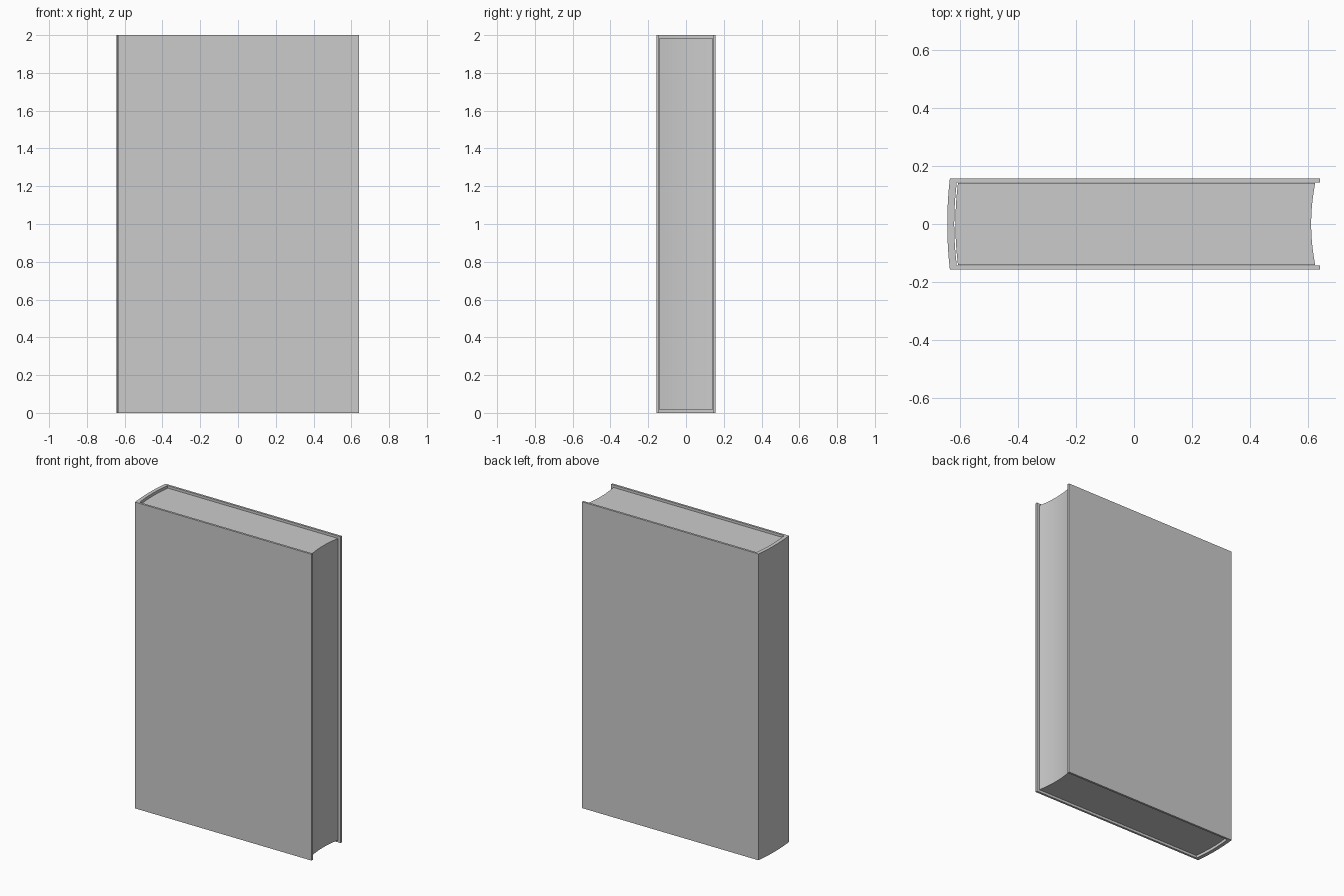
import bpy, bmesh

if "Cube" in bpy.data.objects:
    bpy.data.objects.remove(bpy.data.objects["Cube"])


def arc(x_end, x_mid, half, n=12):
    """Shallow bowed edge running from y=-half to y=+half."""
    pts = []
    for i in range(n + 1):
        t = 2 * i / n - 1
        pts.append((x_mid + (x_end - x_mid) * t * t, half * t))
    return pts


def extrude_profile(name, outline, z0, z1):
    """Closed xy outline raised from z0 to z1."""
    bm = bmesh.new()
    face = bm.faces.new([bm.verts.new((x, y, z0)) for x, y in outline])
    res = bmesh.ops.extrude_face_region(bm, geom=[face], use_keep_orig=True)
    top = [g for g in res["geom"] if isinstance(g, bmesh.types.BMVert)]
    bmesh.ops.translate(bm, verts=top, vec=(0, 0, z1 - z0))
    bmesh.ops.recalc_face_normals(bm, faces=bm.faces)
    mesh = bpy.data.meshes.new(name)
    bm.to_mesh(mesh)
    bm.free()
    obj = bpy.data.objects.new(name, mesh)
    bpy.context.collection.objects.link(obj)
    bpy.ops.object.select_all(action='DESELECT')
    obj.select_set(True)
    bpy.context.view_layer.objects.active = obj
    bpy.ops.object.shade_smooth_by_angle(angle=0.5)
    return obj


OUT, INN, EDGE = 0.157, 0.143, 0.641

# Hard cover: two boards joined by a rounded spine, one U-shaped profile
cover = arc(-0.634, -0.643, OUT)
cover += [(EDGE, OUT), (EDGE, INN)]
cover += arc(-0.610, -0.619, INN)[::-1]
cover += [(EDGE, -INN), (EDGE, -OUT)]
extrude_profile("cover", cover, 0.0, 2.0)

# Page block: rounded back, hollowed fore edge, slightly inset from the cover
pages = arc(-0.606, -0.615, 0.141)
pages += arc(0.624, 0.610, 0.141)[::-1]
extrude_profile("page_block", pages, 0.015, 1.985)
